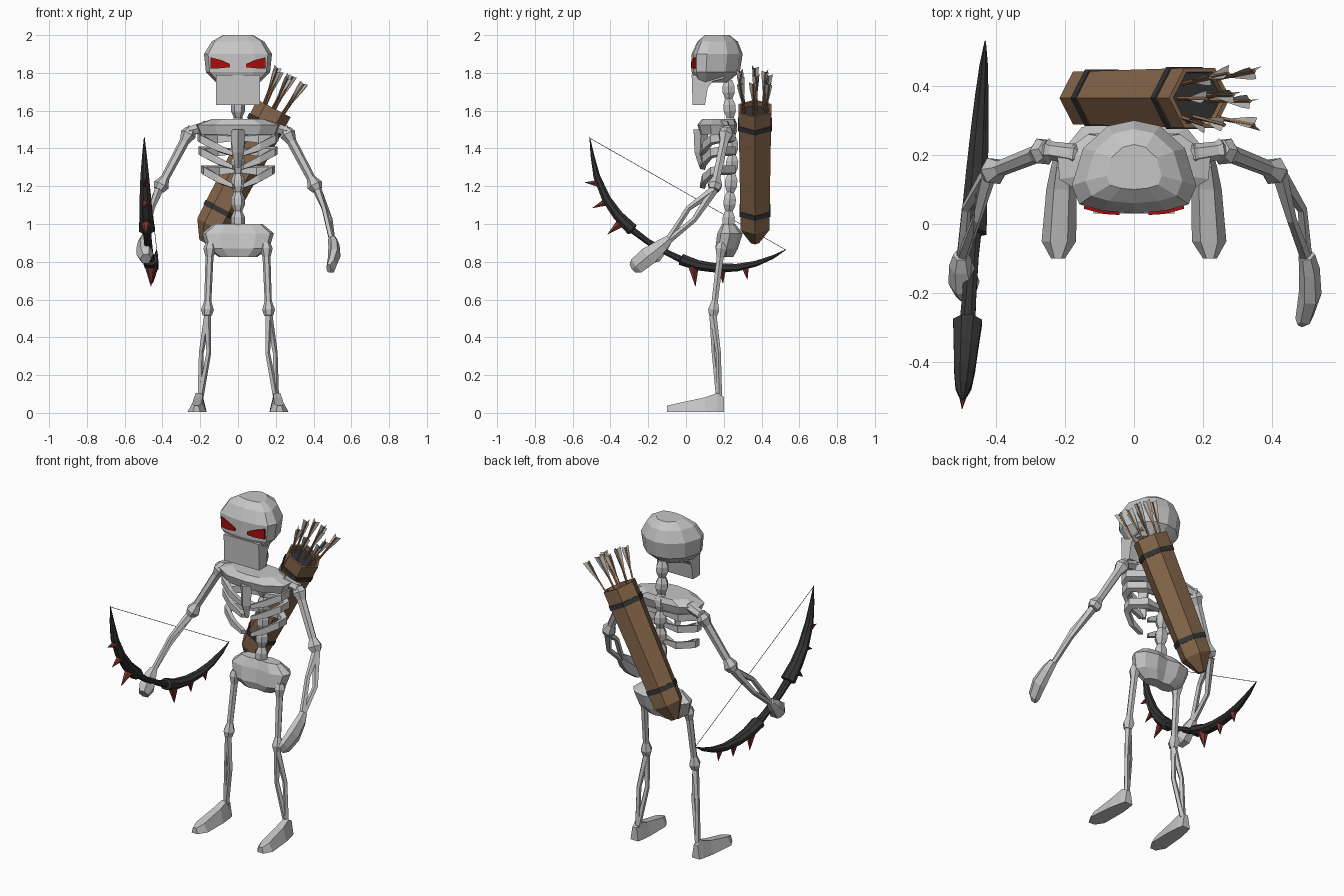
import bpy, bmesh, math, random
from mathutils import Vector as V

if "Cube" in bpy.data.objects:
    bpy.data.objects.remove(bpy.data.objects["Cube"])

random.seed(4)


def material(name, rgb):
    m = bpy.data.materials.new(name)
    m.diffuse_color = (*rgb, 1)
    m.use_nodes = True
    m.node_tree.nodes["Principled BSDF"].inputs["Base Color"].default_value = m.diffuse_color
    return m


BONE = material("bone grey", (0.56, 0.56, 0.56))
RED = material("eye red", (0.4, 0.004, 0.004))
BROWN = material("leather brown", (0.24, 0.135, 0.07))
DARK = material("dark iron", (0.035, 0.035, 0.035))
SPIKE = material("spike red", (0.19, 0.035, 0.03))
SHAFT = material("arrow wood", (0.33, 0.16, 0.08))
FEATHER = material("feather grey", (0.5, 0.5, 0.48))


def make(name, verts, faces, mat):
    bm = bmesh.new()
    vs = [bm.verts.new(v) for v in verts]
    for f in faces:
        bm.faces.new([vs[i] for i in f])
    bmesh.ops.recalc_face_normals(bm, faces=bm.faces)
    me = bpy.data.meshes.new(name)
    bm.to_mesh(me)
    bm.free()
    me.materials.append(mat)
    ob = bpy.data.objects.new(name, me)
    bpy.context.collection.objects.link(ob)
    return ob


def loft(name, rings, mat):
    """Skin a list of equal-sized point rings and cap both ends."""
    n, k = len(rings[0]), len(rings)
    faces = [(r * n + i, r * n + (i + 1) % n, (r + 1) * n + (i + 1) % n, (r + 1) * n + i)
             for r in range(k - 1) for i in range(n)]
    faces += [tuple(range(n)), tuple(range((k - 1) * n, k * n))]
    return make(name, [p for r in rings for p in r], faces, mat)


def tube(name, pts, radii, mat, n=6, ref=(1, 0, 0), axis=None, turn=0.0):
    """Skin a path; a radius is a number or a (ref-wise, cross-wise) pair."""
    pts = [V(p) for p in pts]
    rings = []
    for i, p in enumerate(pts):
        t = V(axis) if axis else pts[min(i + 1, len(pts) - 1)] - pts[max(i - 1, 0)]
        t.normalize()
        u = V(ref) - t * t.dot(V(ref))
        u.normalize()
        w = t.cross(u)
        a, b = radii[i] if isinstance(radii[i], tuple) else (radii[i], radii[i])
        rings.append([p + u * a * math.cos(turn + j * math.tau / n) + w * b * math.sin(turn + j * math.tau / n)
                      for j in range(n)])
    return loft(name, rings, mat)


def bone(name, p, q, r, end):
    p, q = V(p), V(q)
    return tube(name, [p.lerp(q, t) for t in (0, .08, .2, .8, .92, 1)],
                [end * .7, end, r, r * .9, end, end * .7], BONE)


def layered(name, outline, layers):
    """Mirrored half outline scaled to each (z, half width, front y, back y)."""
    full = outline + [(-x, v) for x, v in outline[-2:0:-1]]
    return loft(name, [[(x * w, f + v * (b - f), z) for x, v in full] for z, w, f, b in layers], BONE)


def prism(name, profile, w, mat):
    """Side profile (y, z) extruded across x."""
    return loft(name, [[(x, y, z) for y, z in profile] for x in (-w, w)], mat)


# skull and jaw
HEAD = [(0, 0), (.5, .03), (.88, .1), (1, .3), (.82, .7), (.42, .94), (0, 1)]
layered("skull", HEAD, [(1.75, .115, .05, .22), (1.805, .17, .03, .285), (1.9, .18, .03, .3),
                        (1.965, .14, .06, .275), (2.0, .08, .1, .23)])
prism("jaw", [(.03, 1.79), (.035, 1.63), (.1, 1.63), (.115, 1.72), (.14, 1.755), (.2, 1.77), (.2, 1.79)],
      .117, BONE)

# eyes: thin slanted plates wrapping round the face
for s in (1, -1):
    cols = [(.042, .026, 1.83, 1.847), (.089, .029, 1.825, 1.868), (.145, .044, 1.822, 1.882)]
    loft("eye", [[(s * x, y, lo), (s * x, y, hi), (s * x, y + .009, hi), (s * x, y + .009, lo)]
                 for x, y, lo, hi in cols], RED)

# spine
zs = [.97 + i * .033 for i in range(25)]
tube("spine", [(0, .235 - .01 * math.cos((z - .97) * 8), z) for z in zs],
     [.037 if i % 3 else .022 for i in range(25)], BONE)

# shoulder plate, breastbone and ribs
layered("shoulder_plate", [(0, 0), (.55, .05), (.97, .33), (1, .65), (.6, .95), (0, 1)],
        [(1.475, .2, .075, .255), (1.525, .222, .06, .27), (1.555, .14, .085, .26)])
tube("breastbone", [(0, .085, 1.3), (0, .075, 1.38), (0, .08, 1.5)], [.014, .03, .04], BONE, n=4)
for z, w in ((1.455, .215), (1.385, .21), (1.285, .195)):
    for s in (1, -1):
        path = [(.02, .25, 0), (.6 * w, .262, .0), (w, .19, 0), (.93 * w, .13, -.01),
                (.55 * w, .085, -.05), (.03, .075, -.085)]
        rings = []
        for x, y, dz in path:
            k = 1 - .16 if x > .03 else .6
            xi, yi = x * k, .165 + (y - .165) * .72
            h = .026 if x > .03 else .014
            rings.append([(s * x, y, z + dz + h), (s * x, y, z + dz - h * .6),
                          (s * xi, yi, z + dz - h), (s * xi, yi, z + dz + h * .6)])
        loft("rib", rings, BONE)

# pelvis
layered("pelvis", [(0, .12), (.5, 0), (.9, .15), (1, .5), (.8, .85), (.4, 1), (0, .9)],
        [(.825, .1, .175, .25), (.87, .165, .155, .275), (.95, .19, .165, .3), (1.0, .13, .19, .26)])

for s in (1, -1):
    def P(x, y, z):
        return V((s * x, y, z))

    # legs
    hip, knee, ankle = P(.148, .19, .9), P(.163, .143, .515), P(.2, .175, .08)
    bone("thigh_bone", hip, knee, .021, .034)
    for d, e in ((-.024, -.008), (.016, .014)):
        mid = knee.lerp(ankle, .45) + P(d, e, 0)
        tube("shin_bone", [knee, mid, ankle], [.02, .014, .017], BONE, n=5)
    # feet
    rings = []
    for y, w, h in ((.2, .026, .085), (.165, .034, .105), (.1, .044, .082), (-.05, .05, .05), (-.1, .02, .038)):
        c = .205 + (.2 - y) * .05
        rings.append([(s * (c - w), y, .005), (s * (c + w), y, .005),
                      (s * (c + w * .5), y, h), (s * (c - w * .5), y, h)])
    loft("foot", rings, BONE)

    # arms
    shoulder, elbow, wrist = P(.25, .215, 1.5), P(.42, .148, 1.18), P(.5, -.105, .9)
    bone("collar_bone", P(.16, .2, 1.52), shoulder + P(.01, 0, -.01), .03, .035)
    bone("upper_arm", shoulder, elbow, .026, .042)
    for dx, dy, dz in ((.03, .01, -.03), (.0, -.02, .03)):
        mid = elbow.lerp(wrist, .45) + P(dx, dy, dz)
        tube("forearm_bone", [elbow, mid, wrist], [.024, .015, .017], BONE, n=5)

# open hand and gripping hand
tube("open_hand", [(.5, -.09, .92), (.508, -.13, .885), (.51, -.2, .83), (.495, -.26, .78), (.48, -.28, .765)],
     [.024, (.03, .04), (.033, .056), (.026, .05), (.015, .03)], BONE)
tube("gripping_hand", [(-.5, -.09, .92), (-.5, -.12, .89), (-.492, -.17, .84), (-.488, -.205, .815)],
     [.024, (.036, .04), (.045, .055), (.03, .035)], BONE)


# bow: lies in a plane leaning slightly off the y-z plane
def bow(y, z):
    return V((-.464 + .063 * y, y, z))


limb = [(-.51, 1.46, .002), (-.495, 1.36, .014), (-.472, 1.25, .025), (-.42, 1.13, .033), (-.36, 1.045, .038),
        (-.285, .97, .045), (-.28, .965, .024), (-.2, .905, .022), (-.09, .843, .022), (-.03, .814, .025),
        (-.025, .812, .042), (.06, .782, .038), (.16, .767, .034), (.27, .769, .028), (.37, .79, .021),
        (.46, .825, .013), (.53, .865, .002)]
tube("bow", [bow(y, z) for y, z, r in limb], [(r, r * .78) for y, z, r in limb], DARK, n=8,
     turn=math.pi / 8)
tube("bow_string", [bow(-.51, 1.455), bow(.527, .864)], [.0018] * 2, FEATHER, n=3)
for y, z, ty, tz, r in ((-.465, 1.215, -.535, 1.22, .021), (-.415, 1.12, -.495, 1.085, .025),
                        (-.335, 1.015, -.415, .945, .032), (.04, .775, .05, .67, .032),
                        (.19, .758, .196, .685, .025), (.315, .765, .325, .705, .02)):
    tube("bow_spike", [bow(y, z), bow(ty, tz)], [r, .001], SPIKE, n=6)

# quiver: slanted hexagonal case across the back
TOP, UP, SIDE = V((.19, .365, 1.612)), V((.465, 0, .885)).normalized(), V((.885, 0, -.465)).normalized()


def case(name, stations, mat):
    tube(name, [TOP - UP * t for t, r in stations], [r for t, r in stations], mat, ref=SIDE, axis=UP)


case("quiver", [(.8, .025), (.705, .088), (0, .1), (0, .086), (.03, .084)], BROWN)
case("quiver_lining", [(.028, .084), (.024, .084)], DARK)
for t, r in ((.095, .104), (.61, .0945)):
    case("quiver_band", [(t + .014, r), (t - .014, r)], DARK)

# arrows fanning out of the quiver
for a in (-1, 0, 1):
    for b in (-1, 0, 1):
        off = SIDE * (a * .048 + random.uniform(-.01, .01)) + V((0, b * .046 + random.uniform(-.01, .01), 0))
        base = TOP + off - UP * .03
        tip = TOP + off * 1.45 + UP * random.uniform(.165, .2)
        tube("arrow_shaft", [base, tip], [.006, .006], SHAFT, n=4)
        d = (tip - base).normalized()
        spin = random.uniform(0, 2)
        for k in range(3):
            ang = spin + k * math.tau / 3
            out = SIDE * math.cos(ang) + V((0, math.sin(ang), 0))
            make("arrow_feather", [base + d * .06, tip, tip + out * .024 + d * .008, tip - d * .035 + out * .02],
                 [(0, 1, 2, 3)], FEATHER)
